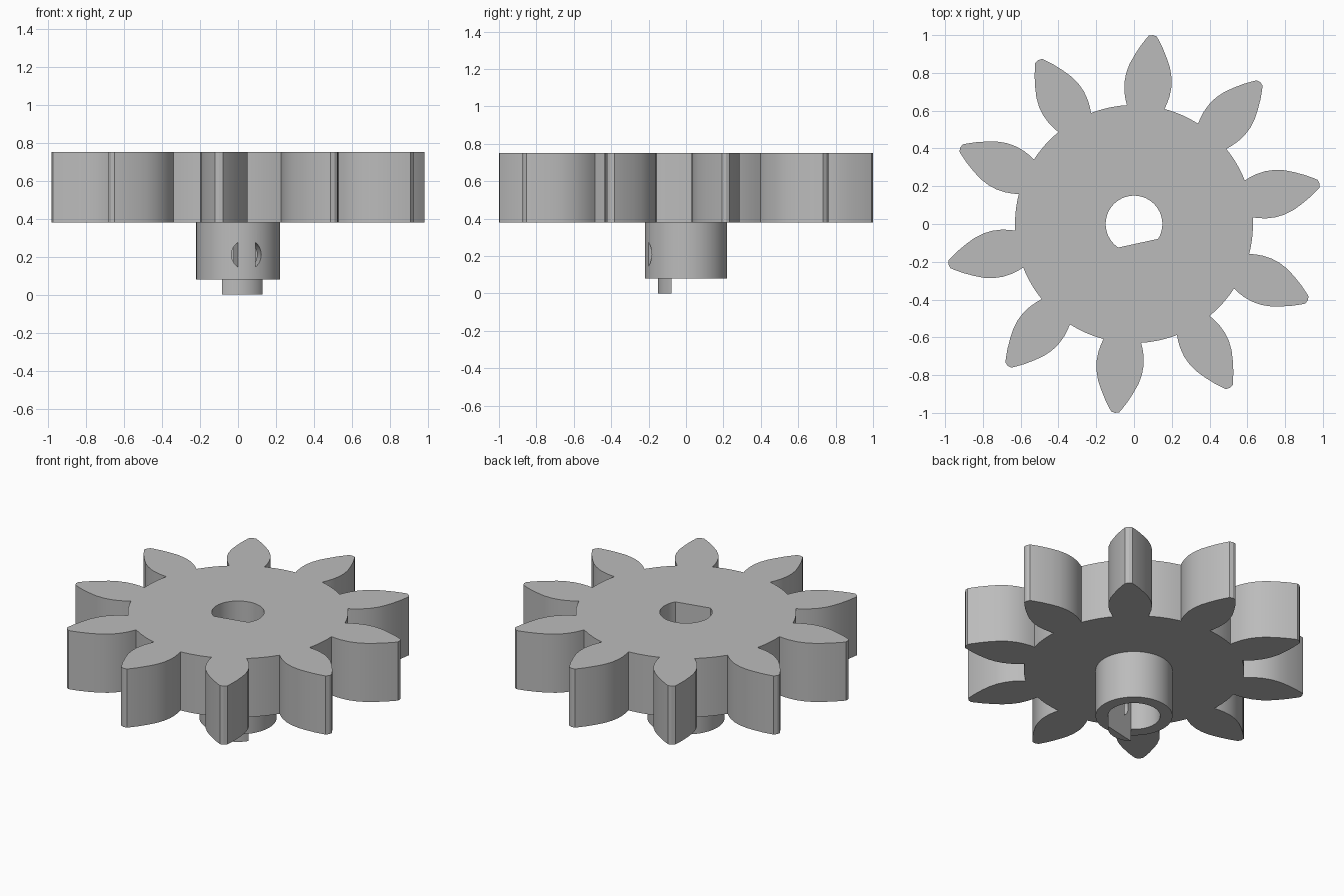
import bpy, bmesh, math
from mathutils import Matrix

cube = bpy.data.objects.get("Cube")
if cube:
    bpy.data.objects.remove(cube)

TEETH = 10
TURN = math.radians(12.3)      # rotation of the whole part about z
BORE, FLAT = 0.15, 0.104       # bore radius and distance of its flat
HUB = 0.22

grey = bpy.data.materials.new("plain grey")
grey.use_nodes = True
grey.diffuse_color = (0.5, 0.5, 0.5, 1)
grey.node_tree.nodes["Principled BSDF"].inputs["Base Color"].default_value = (0.5, 0.5, 0.5, 1)


def arc(radius, start, end, steps):
    return [(radius * math.cos(start + (end - start) * i / steps),
             radius * math.sin(start + (end - start) * i / steps))
            for i in range(steps + 1)]


def prism(name, loops, z0, z1, matrix):
    """Extrude closed outlines (the later ones may be holes) from z0 to z1."""
    bm = bmesh.new()
    for loop in loops:
        verts = [bm.verts.new((x, y, z0)) for x, y in loop]
        for a, b in zip(verts, verts[1:] + verts[:1]):
            bm.edges.new((a, b))
    bmesh.ops.triangle_fill(bm, edges=bm.edges[:], use_beauty=True)
    top = bmesh.ops.extrude_face_region(bm, geom=bm.faces[:], use_keep_orig=True)
    bmesh.ops.translate(bm, vec=(0, 0, z1 - z0),
                        verts=[v for v in top["geom"] if isinstance(v, bmesh.types.BMVert)])
    bmesh.ops.recalc_face_normals(bm, faces=bm.faces[:])
    bm.transform(matrix)
    mesh = bpy.data.meshes.new(name)
    bm.to_mesh(mesh)
    bm.free()
    mesh.materials.append(grey)
    obj = bpy.data.objects.new(name, mesh)
    bpy.context.collection.objects.link(obj)
    return obj


def activate(obj):
    bpy.ops.object.select_all(action="DESELECT")
    obj.select_set(True)
    bpy.context.view_layer.objects.active = obj


# Outlines, drawn with the bore flat facing -y
half = math.acos(FLAT / BORE)
down = -math.pi / 2
bore = arc(BORE, down + half, down - half + 2 * math.pi, 56)
segment = arc(BORE, down - half, down + half, 20)

# Leaf-shaped tooth: radius and half width from root to tip
side = [(0.622, 0.1), (0.65, 0.11), (0.69, 0.12), (0.74, 0.125), (0.79, 0.121),
        (0.84, 0.108), (0.89, 0.086), (0.94, 0.06), (0.98, 0.035), (1.0, 0.021)]
tooth = [(r, -w) for r, w in side] + [(1.005, 0)] + [(r, w) for r, w in reversed(side)]
root_r = math.hypot(*side[0])
root_a = math.atan2(side[0][1], side[0][0])
pitch = 2 * math.pi / TEETH
outline = []
for i in range(TEETH):
    a = i * pitch
    c, s = math.cos(a), math.sin(a)
    outline += [(x * c - y * s, x * s + y * c) for x, y in tooth]
    outline += arc(root_r, a + root_a, a + pitch - root_a, 6)[1:-1]

spin = Matrix.Rotation(TURN, 4, "Z")
gear = prism("toothed_wheel", [outline, bore], 0.38, 0.75, spin)
hub = prism("hub", [arc(HUB, 0, 2 * math.pi, 96)[:-1], bore], 0.08, 0.38, spin)
key = prism("bore_flat_key", [segment], 0, 0.08, spin)

# Round set-screw hole, closed by an upright web in the middle
lens = math.acos(0.048 / 0.08)
right = arc(0.08, -lens, lens, 16)
left = [(-x, y) for x, y in right]
cutter = prism("screw_hole_cutter", [right, left], 0.04, 0.3,
               spin @ Matrix.Translation((0, 0, 0.21)) @ Matrix.Rotation(math.pi / 2, 4, "X"))
cutter.hide_render = True
activate(hub)
cut = hub.modifiers.new("screw_hole", "BOOLEAN")
cut.operation = "DIFFERENCE"
cut.solver = "EXACT"
cut.object = cutter
bpy.ops.object.modifier_apply(modifier=cut.name)
bpy.data.objects.remove(cutter)

for obj in (gear, hub, key):
    activate(obj)
    bpy.ops.object.shade_smooth_by_angle(angle=math.radians(25))
